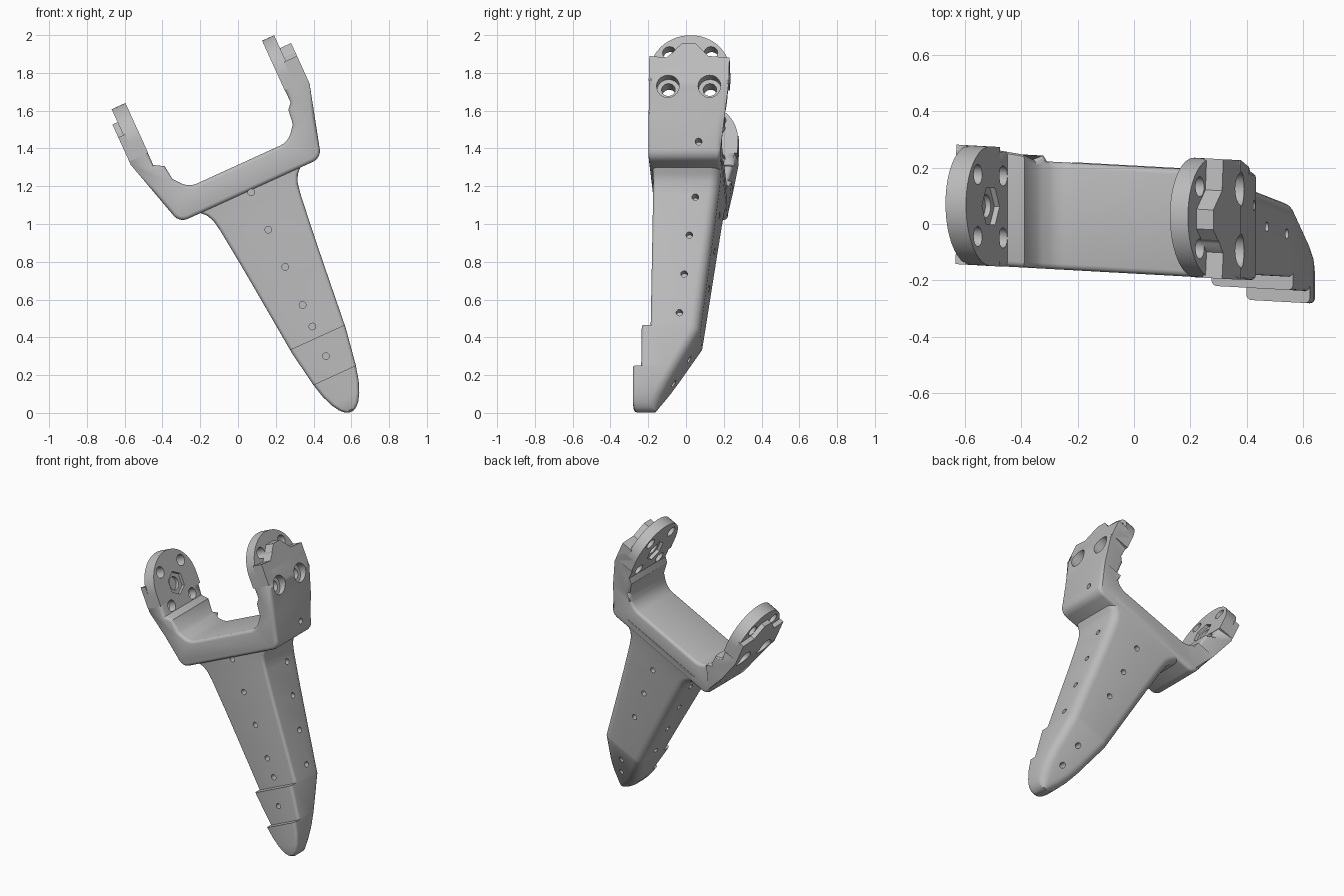
import bpy, bmesh, math
from mathutils import Matrix, Vector

if "Cube" in bpy.data.objects:
    bpy.data.objects.remove(bpy.data.objects["Cube"], do_unlink=True)

grey = bpy.data.materials.new("plain grey")
grey.use_nodes = True
COLOUR = (0.5, 0.5, 0.5, 1)
grey.diffuse_color = COLOUR
grey.node_tree.nodes["Principled BSDF"].inputs["Base Color"].default_value = COLOUR

# Parts are built upright (across, depth, up), then tilted into place
C, S = math.cos(math.radians(24.5)), math.sin(math.radians(24.5))
PLACE = (Matrix(((1, 0, 0, 0), (-0.055, 1, 0, 0), (0, 0, 1, 0), (0, 0, 0, 1)))
         @ Matrix(((C, 0, -S, 0), (0, 1, 0, 0), (S, 0, C, 0), (0, 0, 0, 1)))
         @ Matrix.Translation((0.548, 0, 0)))
FRONT, BACK = -0.176, 0.205
HUB_V, HUB_W, HUB_R = 0.035, 1.528, 0.212
SIDES = {"left": (1, 0.385, 0.455), "right": (-1, 0.41, 0.49)}
parts = []


def finish(name, bm, keep=True):
    bmesh.ops.recalc_face_normals(bm, faces=bm.faces)
    mesh = bpy.data.meshes.new(name)
    bm.to_mesh(mesh)
    bm.free()
    mesh.materials.append(grey)
    obj = bpy.data.objects.new(name, mesh)
    bpy.context.collection.objects.link(obj)
    if keep:
        parts.append(obj)
    else:
        obj.hide_render = True
    return obj


def prism(bm, points, shift):
    face = bm.faces.new([bm.verts.new(p) for p in points])
    ext = bmesh.ops.extrude_face_region(bm, geom=[face])
    verts = [g for g in ext["geom"] if isinstance(g, bmesh.types.BMVert)]
    bmesh.ops.translate(bm, vec=shift, verts=verts)


def rod(bm, start, end, radius, sides=20):
    start, end = Vector(start), Vector(end)
    axis = end - start
    turn = axis.to_track_quat("Z", "Y").to_matrix().to_4x4()
    bmesh.ops.create_cone(bm, cap_ends=True, segments=sides, radius1=radius, radius2=radius,
                          depth=axis.length, matrix=Matrix.Translation((start + end) / 2) @ turn)


# U-shaped fork frame
def fork_half(sign, inner):
    inner += 0.002
    return [(sign * d, FRONT, w) for d, w in (
        (0.412, 1.045), (0.52, 1.43), (0.52, HUB_W), (inner, HUB_W),
        (inner, 1.38), (0.36, 1.35), (0.35, 1.27), (0.29, 1.195))]


bm = bmesh.new()
outline = fork_half(1, SIDES["left"][1]) + fork_half(-1, SIDES["right"][1])[::-1]
prism(bm, outline, (0, BACK - FRONT, 0))
bmesh.ops.recalc_face_normals(bm, faces=bm.faces)
corners = [e for e in bm.edges if abs(e.verts[0].co.y - e.verts[1].co.y) > 0.1
           and e.verts[0].co.z < 1.2]
bmesh.ops.bevel(bm, geom=corners, offset=0.045, segments=4, profile=0.5, affect="EDGES")
for w in (1.25, 1.43):
    bmesh.ops.bisect_plane(bm, geom=bm.verts[:] + bm.edges[:] + bm.faces[:],
                           plane_co=(0, 0, w), plane_no=(0, 0, 1))
for v in bm.verts:
    if v.co.y > 0:
        v.co.y += 0.042 * min(1, max(0, (v.co.z - 1.25) / 0.18))
rims = [e for e in bm.edges if abs(e.verts[0].co.y - e.verts[1].co.y) < 0.1
        and len(e.link_faces) == 2 and e.calc_face_angle() > 0.5
        and min(v.co.z for v in e.verts) < 1.5
        and abs(e.verts[0].co.y) > 0.1]
bmesh.ops.bevel(bm, geom=rims, offset=0.02, segments=3, profile=0.5, affect="EDGES")
finish("fork_frame", bm)

# Round hub plates and the wavy outer covers on both arms
for side, (sign, inner, outer) in SIDES.items():
    bm = bmesh.new()
    arc = [(HUB_V + HUB_R * math.cos(math.pi * i / 32), HUB_W + HUB_R * math.sin(math.pi * i / 32))
           for i in range(33)]
    loop = arc + [(HUB_V - HUB_R, 1.45), (HUB_V + HUB_R, 1.45)]
    prism(bm, [(sign * inner, v, w) for v, w in loop], (sign * (outer - inner), 0, 0))
    finish(side + "_hub_plate", bm)

    bm = bmesh.new()
    wave = [(-0.212, 1.45), (-0.212, 1.59), (-0.12, 1.58), (-0.04, 1.665), (0.03, 1.665),
            (0.1, 1.59), (0.212, 1.58), (0.212, 1.45)]
    prism(bm, [(sign * (outer - 0.01), HUB_V + v, w) for v, w in wave],
          (sign * (0.53 - outer), 0, 0))
    finish(side + "_outer_cover", bm)


# Tapered leg, lofted from rounded sections, with two steps on its front
def leg_back(w):
    if w > 0.17:
        return 0.105 + (w - 0.17) * 0.11
    return 0.105 + (w - 0.17) * 0.56


def section(w, half, front):
    back, ring = leg_back(w), []
    for cx, cy, start, r in ((1, 1, 0, 0.055), (-1, 1, 1, 0.055), (-1, -1, 2, 0.02), (1, -1, 3, 0.02)):
        r = min(r, half * 0.9, (back - front) * 0.45)
        mid = (cx * (half - r), back - r if cy > 0 else front + r)
        for i in range(6):
            a = (start + i / 5) * math.pi / 2
            ring.append((mid[0] + r * math.cos(a), mid[1] + r * math.sin(a), w))
    return ring


F1, F2, F3 = -0.157, -0.204, -0.247
SECTIONS = [(1.1, 0.33, F1), (1.05, 0.295, F1), (1.02, 0.265, F1), (0.98, 0.245, F1),
            (0.92, 0.234, F1), (0.72, 0.211, F1), (0.54, 0.193, F1), (0.19, 0.159, F1),
            (0.19, 0.159, F2), (0.17, 0.157, F2), (-0.03, 0.124, F2), (-0.03, 0.124, F3),
            (-0.11, 0.104, F3), (-0.17, 0.08, F3), (-0.21, 0.056, F3),
            (-0.232, 0.034, F3 + 0.006), (-0.243, 0.012, F3 + 0.02)]
bm = bmesh.new()
rings = [[bm.verts.new(p) for p in section(*s)] for s in SECTIONS]
for a, b in zip(rings, rings[1:]):
    for i in range(len(a)):
        j = (i + 1) % len(a)
        bm.faces.new((a[i], a[j], b[j], b[i]))
bm.faces.new(rings[0])
bm.faces.new(rings[-1])
finish("leg", bm)

# Cutters: bolt holes, screw holes, then counterbores and hub pockets
holes, bores = bmesh.new(), bmesh.new()
for sign, inner, outer in SIDES.values():
    for dv in (-0.11, 0.11):
        for dw in (-0.11, 0.11):
            v, w = HUB_V + dv, HUB_W + dw
            rod(holes, (sign * 0.3, v, w), (sign * 0.6, v, w), 0.036)
        rod(bores, (sign * 0.465, v, HUB_W - 0.11), (sign * 0.6, v, HUB_W - 0.11), 0.06)
    rod(holes, (sign * 0.3, HUB_V, HUB_W), (sign * 0.45, HUB_V, HUB_W), 0.042)
    rod(bores, (sign * 0.3, HUB_V, HUB_W), (sign * (inner + 0.02), HUB_V, HUB_W), 0.075, 6)
    for v, w, d in ((0.068, 0.9, 0.18), (0.04, 0.69, 0.17), (0.016, 0.474, 0.15),
                    (-0.005, 0.258, 0.13), (0.09, 1.13, 0.39)):
        rod(holes, (sign * d, v, w), (sign * 0.5, v, w), 0.018, 12)
for w in (1.033, 0.816, 0.599, 0.378, 0.253, 0.08):
    rod(holes, (0, -0.3, w), (0, -0.11, w), 0.018, 12)
for w in (0.9, 0.69, 0.474, 0.06, -0.08):
    rod(holes, (0, leg_back(w) - 0.05, w), (0, 0.3, w), 0.018, 12)
cutters = [finish("hole_cutter", holes, False), finish("bore_cutter", bores, False)]

# Cut, place and shade every part
for obj in parts:
    for cutter in cutters:
        mod = obj.modifiers.new("cut", "BOOLEAN")
        mod.operation, mod.solver, mod.object = "DIFFERENCE", "EXACT", cutter
bpy.context.view_layer.update()
graph = bpy.context.evaluated_depsgraph_get()
cut = [bpy.data.meshes.new_from_object(o.evaluated_get(graph)) for o in parts]
for obj, mesh in zip(parts, cut):
    obj.modifiers.clear()
    obj.data = mesh
    mesh.transform(PLACE)
for cutter in cutters:
    bpy.data.objects.remove(cutter, do_unlink=True)
bpy.ops.object.select_all(action="DESELECT")
for obj in parts:
    obj.select_set(True)
bpy.context.view_layer.objects.active = parts[0]
bpy.ops.object.shade_smooth_by_angle(angle=math.radians(32))
